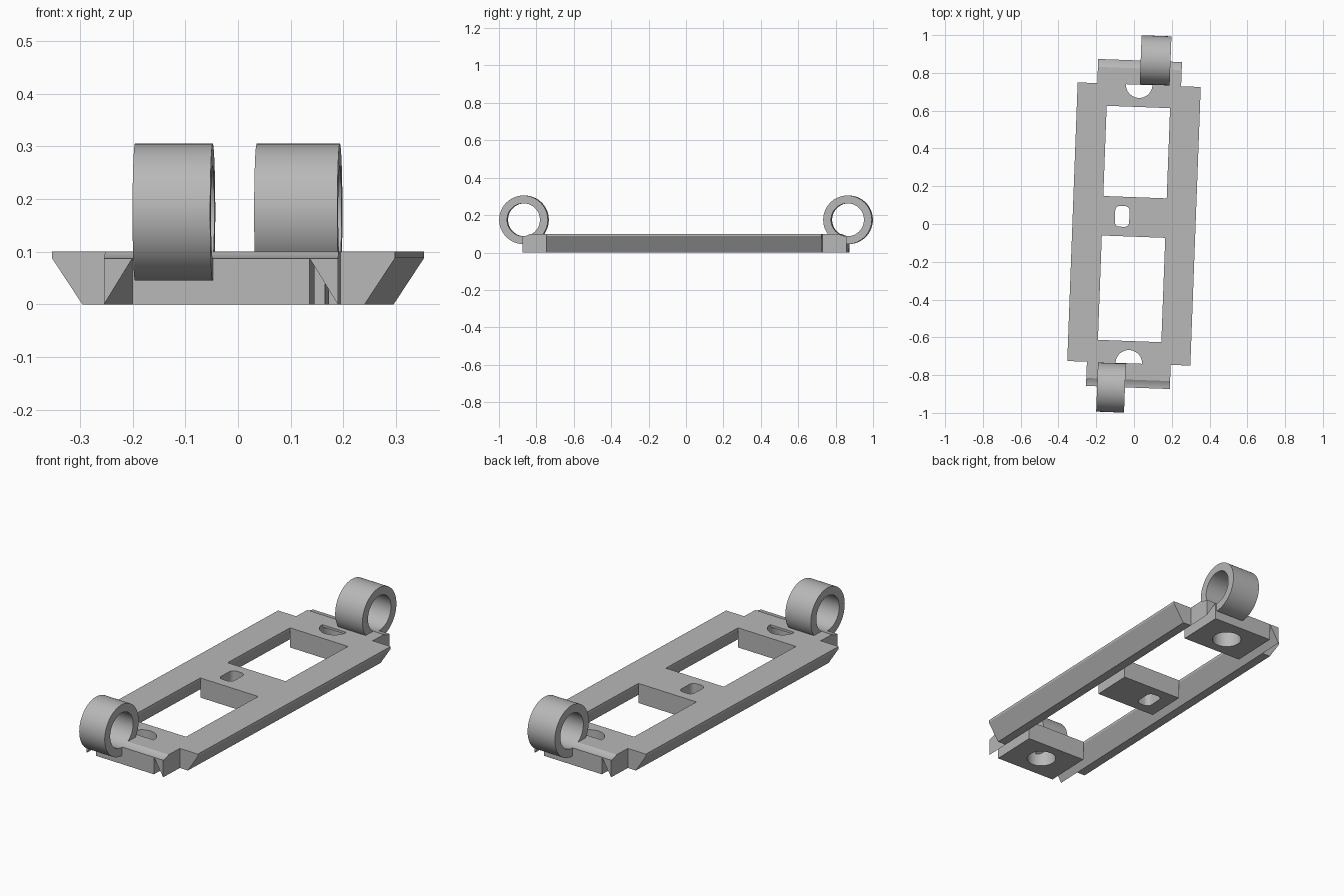
import bpy, bmesh, math
from mathutils import Matrix

if "Cube" in bpy.data.objects:
    bpy.data.objects.remove(bpy.data.objects["Cube"])

TILT = Matrix.Rotation(math.radians(-2.14), 4, 'Z')
H, LIP = 0.10, 0.088            # deck top and underside of the thin lip
IN, MID, FOOT, OUT = 0.168, 0.222, 0.268, 0.326
END, TIP, BLOCK = 0.738, 0.866, 0.62
TUBE_Y, TUBE_Z, TUBE_R, BORE_R = 0.87, 0.175, 0.13, 0.088

grey = bpy.data.materials.new("light grey")
grey.diffuse_color = (0.48, 0.48, 0.48, 1)
grey.use_nodes = True
grey.node_tree.nodes["Principled BSDF"].inputs["Base Color"].default_value = grey.diffuse_color


def prism(name, pts, axis, a, b):
    """Extrude a closed 2D profile along an axis from a to b."""
    place = {'X': lambda p, t: (t, p[0], p[1]),
             'Y': lambda p, t: (p[0], t, p[1]),
             'Z': lambda p, t: (p[0], p[1], t)}[axis]
    bm = bmesh.new()
    lo = [bm.verts.new(place(p, a)) for p in pts]
    hi = [bm.verts.new(place(p, b)) for p in pts]
    n = len(pts)
    bm.faces.new(lo)
    bm.faces.new(hi[::-1])
    for i in range(n):
        j = (i + 1) % n
        bm.faces.new((lo[i], hi[i], hi[j], lo[j]))
    bmesh.ops.recalc_face_normals(bm, faces=bm.faces)
    me = bpy.data.meshes.new(name)
    bm.to_mesh(me)
    bm.free()
    ob = bpy.data.objects.new(name, me)
    bpy.context.collection.objects.link(ob)
    return ob


def arc(cx, cy, r, start=0, end=360, n=64):
    full = end - start >= 360
    return [(cx + r * math.cos(t), cy + r * math.sin(t)) for t in
            (math.radians(start + (end - start) * i / n)
             for i in range(n if full else n + 1))]


def rect(x0, y0, x1, y1):
    return [(x0, y0), (x1, y0), (x1, y1), (x0, y1)]


def cut(ob, cutters):
    """Apply boolean differences, then discard the cutters."""
    for c in cutters:
        m = ob.modifiers.new("cut", 'BOOLEAN')
        m.operation, m.solver, m.object = 'DIFFERENCE', 'EXACT', c
    bpy.context.view_layer.update()
    dg = bpy.context.evaluated_depsgraph_get()
    me = bpy.data.meshes.new_from_object(ob.evaluated_get(dg))
    ob.modifiers.clear()
    ob.data = me
    for c in cutters:
        bpy.data.objects.remove(c)


def finish(ob):
    ob.data.transform(TILT)
    ob.data.materials.clear()
    ob.data.materials.append(grey)
    bpy.ops.object.select_all(action='DESELECT')
    ob.select_set(True)
    bpy.context.view_layer.objects.active = ob
    bpy.ops.object.shade_smooth_by_angle(angle=math.radians(30))


def bore_cutter(s):
    return prism("bore_cutter", arc(s * TUBE_Y, TUBE_Z, BORE_R), 'X', -0.4, 0.4)


# Side rails with sloped flanks, and their wedge shaped tips
for side, sx in (("left", -1), ("right", 1)):
    rail = [(OUT, H), (OUT, LIP), (FOOT, 0), (MID, 0), (IN, LIP), (IN, H)]
    finish(prism(side + "_rail", [(sx * x, z) for x, z in rail], 'Y', -END, END))
    wedge = [(MID, H), (MID, 0), (IN, LIP), (IN, H)]
    for end, sy in (("front", -1), ("back", 1)):
        tip = prism(f"{side}_{end}_rail_tip", [(sx * x, z) for x, z in wedge],
                    'Y', sy * END, sy * TIP)
        cut(tip, [bore_cutter(sy)])
        finish(tip)

# End blocks: round hole from below, half covered by the deck lip on top
for end, s in (("front", -1), ("back", 1)):
    block = prism(end + "_block", rect(-IN, s * BLOCK, IN, s * TIP), 'Z', 0, H)
    half = arc(0, s * END, 0.07, 180, 360, 32) if s > 0 else arc(0, s * END, 0.07, 0, 180, 32)
    cut(block, [prism("hole_cutter", arc(0, s * END, 0.07), 'Z', -0.1, LIP),
                prism("half_hole_cutter", half, 'Z', 0.05, 0.2),
                bore_cutter(s)])
    finish(block)

# Centre crossbar with a rounded slot
bar = prism("crossbar", rect(-IN, -0.067, IN, 0.142), 'Z', 0, H)
slot = []
for cx, cy, a in ((1, 1, 0), (-1, 1, 90), (-1, -1, 180), (1, -1, 270)):
    slot += arc(-0.064 + cx * 0.013, 0.038 + cy * 0.03, 0.025, a, a + 90, 8)
cut(bar, [prism("slot_cutter", slot, 'Z', -0.1, 0.2)])
finish(bar)

# Hinge tubes
for end, s, x0, x1 in (("front", -1, -0.163, -0.0155), ("back", 1, 0.003, 0.161)):
    tube = prism(end + "_hinge_tube", arc(s * TUBE_Y, TUBE_Z, TUBE_R), 'X', x0, x1)
    cut(tube, [bore_cutter(s)])
    finish(tube)
